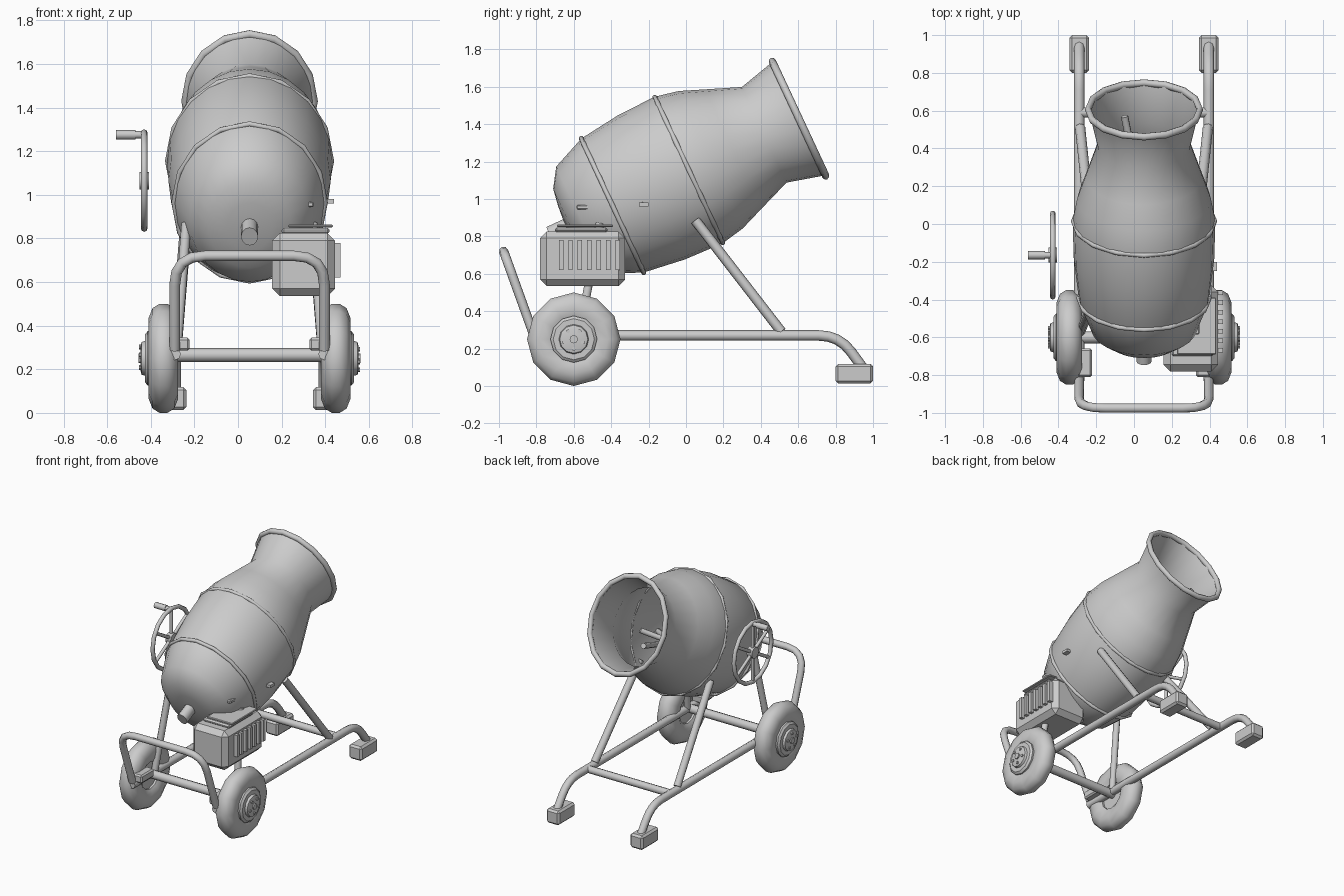
import bpy, bmesh
from math import sin, cos, pi, radians
from mathutils import Matrix, Vector

if "Cube" in bpy.data.objects:
    bpy.data.objects.remove(bpy.data.objects["Cube"], do_unlink=True)

grey = bpy.data.materials.new("plain grey")
grey.use_nodes = True
colour = (0.6, 0.6, 0.6, 1)
grey.diffuse_color = colour
grey.node_tree.nodes["Principled BSDF"].inputs["Base Color"].default_value = colour

CX = 0.053                      # centre plane of the machine
SIDES = (("right", -1), ("left", 1))


def finish(obj, angle=35):
    bpy.ops.object.select_all(action="DESELECT")
    obj.select_set(True)
    bpy.context.view_layer.objects.active = obj
    if obj.type == "CURVE":
        bpy.ops.object.convert(target="MESH")
        obj = bpy.context.view_layer.objects.active
    obj.data.materials.clear()
    obj.data.materials.append(grey)
    bpy.ops.object.shade_smooth_by_angle(angle=radians(angle))
    return obj


def from_bmesh(name, bm, matrix=Matrix(), angle=35):
    bmesh.ops.recalc_face_normals(bm, faces=bm.faces)
    bm.transform(matrix)
    mesh = bpy.data.meshes.new(name)
    bm.to_mesh(mesh)
    bm.free()
    obj = bpy.data.objects.new(name, mesh)
    bpy.context.collection.objects.link(obj)
    return finish(obj, angle)


def lathe(name, profile, matrix, sides=16, closed=False, angle=40):
    """Turn (radius, height) points around local z."""
    bm = bmesh.new()
    rings = []
    for r, z in profile:
        if r == 0:
            rings.append([bm.verts.new((0, 0, z))] * sides)
        else:
            rings.append([bm.verts.new((r * cos(2 * pi * i / sides), r * sin(2 * pi * i / sides), z))
                          for i in range(sides)])
    pairs = list(zip(rings, rings[1:]))
    if closed:
        pairs.append((rings[-1], rings[0]))
    for a, b in pairs:
        for i in range(sides):
            j = (i + 1) % sides
            corners = list(dict.fromkeys((a[i], a[j], b[j], b[i])))
            if len(corners) > 2:
                bm.faces.new(corners)
    return from_bmesh(name, bm, matrix, angle)


def hoop(name, radius, height, thick, matrix, sides=16):
    section = [(radius + thick * cos(k * pi / 4), height + thick * sin(k * pi / 4)) for k in range(8)]
    return lathe(name, section, matrix, sides, True, 60)


def tube(name, points, radius, bend=0.0):
    """Pipe along points, inner corners rounded by the bend length."""
    pts = [Vector(p) for p in points]
    path = [pts[0]]
    for a, b, c in zip(pts, pts[1:], pts[2:]):
        if bend:
            p, q = b + (a - b).normalized() * bend, b + (c - b).normalized() * bend
            path += [p * (1 - t) ** 2 + b * 2 * t * (1 - t) + q * t * t for t in (0, .25, .5, .75, 1)]
        else:
            path.append(b)
    path.append(pts[-1])
    curve = bpy.data.curves.new(name, "CURVE")
    curve.dimensions = "3D"
    curve.bevel_depth = radius
    curve.bevel_resolution = 2
    curve.use_fill_caps = True
    spline = curve.splines.new("POLY")
    spline.points.add(len(path) - 1)
    for point, co in zip(spline.points, path):
        point.co = (*co, 1)
    obj = bpy.data.objects.new(name, curve)
    bpy.context.collection.objects.link(obj)
    return finish(obj, 50)


def box(name, low, high, bevel=0.0):
    bm = bmesh.new()
    bmesh.ops.create_cube(bm, size=1)
    low, high = Vector(low), Vector(high)
    for v in bm.verts:
        v.co = (low + high) / 2 + v.co * (high - low)
    if bevel:
        bmesh.ops.bevel(bm, geom=bm.edges[:], offset=bevel, segments=1, affect="EDGES")
    return from_bmesh(name, bm, angle=20)


# Drum: open shell, flattened sideways and tilted back
drum_frame = (Matrix.Translation((CX, 0.015, 1.155)) @ Matrix.Rotation(radians(-65), 4, "X")
              @ Matrix.Diagonal((0.875, 1, 1, 1)))
outer = [(0, -.725), (.12, -.715), (.215, -.70), (.316, -.635), (.395, -.45), (.425, -.22),
         (.432, 0), (.405, .13), (.354, .26), (.282, .445), (.335, .65)]
inner = [(max(r - .012, 0), z + (.014 if z < -.6 else 0)) for r, z in reversed(outer)]
lathe("drum", outer + inner, drum_frame, 24)
hoop("drum_rim", .338, .65, .02, drum_frame)
hoop("drum_middle_band", .43, 0, .013, drum_frame)
hoop("drum_lower_band", .397, -.45, .013, drum_frame)
lathe("drum_shaft", [(0, -.82), (.045, -.82), (.045, -.68), (0, -.68)], drum_frame, 12)

# Mixing paddles inside the drum
tube("mixing_arm", [(.40, -.24, .97), (.05, .08, 1.1), (-.05, .57, 1.29)], .02)
tube("mixing_arm_cross", [(-.16, -.02, 1.12), (.05, .08, 1.1), (.22, .22, 1.2)], .02)
box("mixing_blade", (.36, -.25, .96), (.44, -.20, .98))
box("mixing_paddle", (-.2, -.08, 1.06), (-.14, .06, 1.18), .01)

# Frame, wheels and feet, repeated on both sides
for side, s in SIDES:
    def at(dx, y, z):
        return (CX + s * dx, y, z)

    tube(side + "_rail", [at(.343, -.83, .27), at(.343, .82, .27), at(.343, .95, .09)], .028, .11)
    tube(side + "_front_leg", [at(.338, .51, .29), at(.29, .05, .885)], .027)
    tube(side + "_rear_leg", [at(.335, -.57, .28), at(.29, -.46, .87)], .024)
    foot = sorted((CX + s * .29, CX + s * .395))
    box(side + "_foot", (foot[0], .80, .013), (foot[1], 1.0, .118), .014)
    clamp = sorted((CX + s * .275, CX + s * .365))
    box(side + "_handle_clamp", (clamp[0], -.81, .285), (clamp[1], -.66, .345), .01)

    hub = Matrix.Translation(at(.395, -.6, .25)) @ Matrix.Rotation(s * pi / 2, 4, "Y")
    tyre = [(.10, -.045), (.13, -.063), (.185, -.068), (.23, -.05), (.25, -.018),
            (.25, .018), (.23, .05), (.185, .068), (.13, .063), (.10, .045)]
    lathe(side + "_tyre", tyre, hub, 12, True)
    lathe(side + "_wheel_disc", [(0, -.03), (.12, -.03), (.125, .072), (.11, .084),
                                 (.08, .084), (.075, .10), (.055, .105), (0, .105)], hub, 12, angle=30)
    for k in range(5):
        a = 2 * pi * k / 5
        bolt = hub @ Matrix.Translation((.052 * cos(a), .052 * sin(a), 0))
        lathe(f"{side}_wheel_bolt_{k + 1}", [(0, .09), (.011, .09), (.011, .112), (0, .112)], bolt, 6)
    lathe(side + "_hub_cap", [(.022, .09), (.022, .114), (0, .114)], hub, 8)

tube("axle", [(CX - .37, -.6, .265), (CX + .37, -.6, .265)], .032)
tube("front_cross_bar", [(CX - .343, .59, .27), (CX + .343, .59, .27)], .027)
tube("push_handle", [(CX - .343, -.82, .29), (CX - .343, -.975, .72),
                     (CX + .343, -.975, .72), (CX + .343, -.82, .29)], .025, .14)

# Motor with grille bars, top plate and lever
box("motor_body", (.157, -.78, .535), (.445, -.325, .825), .035)
box("motor_top", (.20, -.70, .82), (.42, -.42, .848), .01)
box("motor_plate", (.23, -.69, .85), (.435, -.39, .863), .004)
for k in range(7):
    y = -.668 + k * .0505
    box(f"grille_bar_{k + 1}", (.435, y - .012, .62), (.471, y + .012, .78))
tube("motor_lever", [(.315, -.54, .85), (.315, -.54, .955)], .013)
box("motor_lever_knob", (.30, -.585, .943), (.347, -.515, .968), .006)

# Tilting hand wheel with spokes and grip
wheel_at = Vector((-.43, -.165, 1.065))
turn = Matrix.Translation(wheel_at) @ Matrix.Rotation(pi / 2, 4, "Y")
hoop("hand_wheel", .22, 0, .015, turn)
lathe("hand_wheel_hub", [(0, -.022), (.04, -.022), (.04, .022), (0, .022)], turn, 12)
for k in range(6):
    a = pi / 2 + k * pi / 3
    tube(f"hand_wheel_spoke_{k + 1}", [wheel_at, wheel_at + Vector((0, .22 * cos(a), .22 * sin(a)))], .012)
tube("hand_wheel_grip_pin", [(-.43, -.165, 1.275), (-.50, -.165, 1.275)], .017)
tube("hand_wheel_grip", [(-.47, -.165, 1.275), (-.56, -.165, 1.275)], .022)
